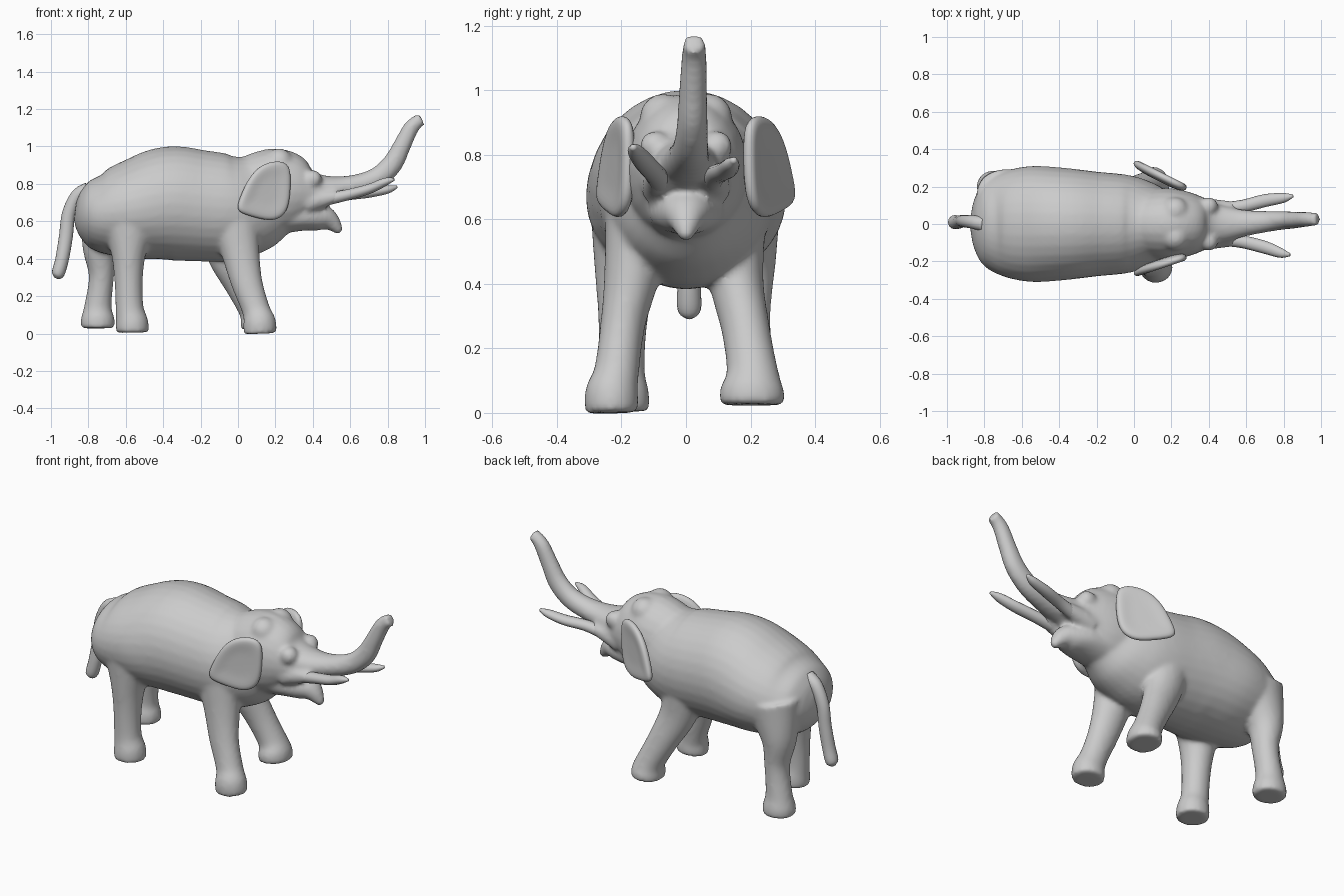
import bpy, bmesh, math
from mathutils import Vector


def spline(points, steps=5):
    """Catmull-Rom through (x, y, z, r_side, r_up) stations."""
    p = [Vector(q) for q in points]
    p = [2 * p[0] - p[1]] + p + [2 * p[-1] - p[-2]]
    out = []
    for i in range(1, len(p) - 2):
        a, b, c, d = p[i - 1:i + 3]
        for s in range(steps):
            t = s / steps
            out.append(0.5 * (2 * b + (c - a) * t + (2 * a - 5 * b + 4 * c - d) * t ** 2
                              + (3 * b - a - 3 * c + d) * t ** 3))
    return out + [p[-2]]


def tube(bm, points, sides=24):
    """Closed elliptical tube; first radius runs across y, second across the path."""
    st = spline(points)
    pos = [Vector(s[:3]) for s in st]
    rings = []
    for i, s in enumerate(st):
        t = (pos[min(i + 1, len(st) - 1)] - pos[max(i - 1, 0)]).normalized()
        y = Vector((0, 1, 0))
        side = (y - t * t.y).normalized()
        up = t.cross(side)
        ra, rb = max(s[3], 0.004), max(s[4], 0.004)
        rings.append([bm.verts.new(pos[i] + side * ra * math.cos(k * math.tau / sides)
                                   + up * rb * math.sin(k * math.tau / sides))
                      for k in range(sides)])
    for r0, r1 in zip(rings, rings[1:]):
        for k in range(sides):
            n = (k + 1) % sides
            bm.faces.new((r0[k], r0[n], r1[n], r1[k]))
    bm.faces.new(rings[0][::-1])
    bm.faces.new(rings[-1])


def ball(bm, centre, r):
    res = bmesh.ops.create_uvsphere(bm, u_segments=16, v_segments=10, radius=r)
    bmesh.ops.translate(bm, verts=res["verts"], vec=Vector(centre))


def finish(bm, name):
    bmesh.ops.recalc_face_normals(bm, faces=bm.faces[:])
    for f in bm.faces:
        f.smooth = True
    me = bpy.data.meshes.new(name)
    bm.to_mesh(me)
    bm.free()
    ob = bpy.data.objects.new(name, me)
    bpy.context.collection.objects.link(ob)
    return ob


def stations(rows):
    """(x, top, bottom, half width) rows to tube stations."""
    return [(x, 0, (t + b) / 2, w, (t - b) / 2) for x, t, b, w in rows]


body = bmesh.new()

# torso
tube(body, stations([
    (-0.87, 0.71, 0.61, 0.05), (-0.85, 0.765, 0.55, 0.14), (-0.80, 0.825, 0.48, 0.225),
    (-0.70, 0.87, 0.42, 0.28), (-0.55, 0.935, 0.395, 0.31), (-0.37, 1.00, 0.39, 0.30),
    (-0.20, 0.98, 0.385, 0.28), (-0.05, 0.96, 0.385, 0.265), (0.05, 0.955, 0.42, 0.24),
    (0.15, 0.96, 0.48, 0.19), (0.25, 0.94, 0.56, 0.13)]), 32)

# head and jaw
tube(body, stations([
    (0.06, 0.945, 0.53, 0.17), (0.13, 0.975, 0.525, 0.19), (0.21, 0.99, 0.525, 0.19),
    (0.30, 0.965, 0.55, 0.17), (0.39, 0.895, 0.61, 0.135), (0.46, 0.85, 0.68, 0.105)]))
tube(body, [(0.22, 0, 0.63, 0.13, 0.10), (0.36, 0, 0.625, 0.115, 0.075),
            (0.45, 0, 0.62, 0.085, 0.07), (0.50, 0, 0.595, 0.055, 0.05),
            (0.55, 0, 0.54, 0.018, 0.018)])

# brows, crown bumps and tusk sockets
for s in (-1, 1):
    ball(body, (0.40, s * 0.095, 0.825), 0.05)
    ball(body, (0.22, s * 0.07, 0.915), 0.075)
    tube(body, [(0.36, s * 0.09, 0.70, 0.05, 0.06), (0.46, s * 0.085, 0.72, 0.045, 0.045),
                (0.54, s * 0.085, 0.735, 0.035, 0.03)])

# raised trunk
tube(body, [(0.36, 0, 0.77, 0.12, 0.11), (0.47, 0, 0.77, 0.10, 0.075),
            (0.60, 0.005, 0.785, 0.07, 0.06), (0.73, 0.015, 0.825, 0.055, 0.057),
            (0.82, 0.02, 0.90, 0.048, 0.056), (0.875, 0.022, 1.00, 0.044, 0.048),
            (0.92, 0.025, 1.09, 0.04, 0.043), (0.955, 0.025, 1.13, 0.036, 0.037),
            (0.983, 0.025, 1.146, 0.036, 0.034)])

# four legs, each in its own stride
legs = [
    [(-0.03, -0.15, 0.66, 0.10, 0.14), (0.01, -0.165, 0.45, 0.088, 0.105),
     (0.045, -0.195, 0.28, 0.07, 0.085), (0.095, -0.215, 0.13, 0.07, 0.075),
     (0.115, -0.23, 0.06, 0.083, 0.088), (0.118, -0.23, 0.0, 0.082, 0.088)],
    [(-0.11, 0.15, 0.62, 0.10, 0.13), (-0.06, 0.155, 0.42, 0.085, 0.105),
     (0.015, 0.185, 0.26, 0.075, 0.085), (0.08, 0.205, 0.13, 0.08, 0.078),
     (0.10, 0.205, 0.07, 0.10, 0.088), (0.103, 0.205, 0.025, 0.10, 0.088)],
    [(-0.58, -0.165, 0.66, 0.135, 0.18), (-0.585, -0.185, 0.45, 0.10, 0.10),
     (-0.585, -0.195, 0.30, 0.078, 0.077), (-0.58, -0.20, 0.14, 0.072, 0.075),
     (-0.567, -0.20, 0.06, 0.086, 0.087), (-0.565, -0.20, 0.005, 0.086, 0.087)],
    [(-0.68, 0.165, 0.66, 0.13, 0.17), (-0.735, 0.18, 0.47, 0.10, 0.10),
     (-0.73, 0.19, 0.31, 0.073, 0.068), (-0.748, 0.20, 0.15, 0.07, 0.073),
     (-0.75, 0.20, 0.08, 0.085, 0.09), (-0.75, 0.20, 0.028, 0.085, 0.09)]]
for leg in legs:
    tube(body, leg)

# fuse the body volumes into one soft skin
ob = finish(body, "body")
m = ob.modifiers.new("fuse", 'REMESH')
m.mode = 'VOXEL'
m.voxel_size = 0.012
m.use_smooth_shade = True
m = ob.modifiers.new("soften", 'SMOOTH')
m.factor = 0.5
m.iterations = 8

# tusks
for name, s, tip in (("right_tusk", -1, (0.835, -0.165, 0.825)), ("left_tusk", 1, (0.85, 0.15, 0.785))):
    bm = bmesh.new()
    tx, ty, tz = tip
    tube(bm, [(0.46, s * 0.08, 0.715, 0.035, 0.035), (0.58, s * 0.095, 0.74, 0.034, 0.03),
              (0.70, s * 0.125, (0.74 + tz) / 2 - 0.01, 0.034, 0.027),
              (tx - 0.05, ty - s * 0.01, tz - 0.015, 0.026, 0.022), (tx, ty, tz, 0.008, 0.008)], 14)
    finish(bm, name)

# tail
bm = bmesh.new()
tube(bm, [(-0.80, 0.0, 0.77, 0.04, 0.04), (-0.86, 0.01, 0.735, 0.036, 0.036),
          (-0.905, 0.015, 0.64, 0.033, 0.036), (-0.92, 0.015, 0.52, 0.033, 0.037),
          (-0.94, 0.01, 0.40, 0.036, 0.036), (-0.962, 0.01, 0.32, 0.036, 0.034),
          (-0.972, 0.01, 0.295, 0.012, 0.012)], 16)
finish(bm, "tail")

# ears: fanned plates swept back and outward
outline = [(0.28, 0.91), (0.21, 0.93), (0.12, 0.905), (0.055, 0.83), (0.015, 0.74), (-0.015, 0.66),
           (0.03, 0.635), (0.10, 0.615), (0.19, 0.595), (0.26, 0.635), (0.28, 0.72), (0.285, 0.82)]
for name, s, y_front, slope in (("right_ear", -1, 0.165, 0.33), ("left_ear", 1, 0.18, 0.50)):
    bm = bmesh.new()
    cx, cz = 0.15, 0.76
    rings = []
    for f, dish in ((1.0, 0.012), (0.55, 0.0)):
        rings.append([bm.verts.new((cx + (x - cx) * f,
                                    s * (y_front + slope * (0.28 - cx - (x - cx) * f) + dish),
                                    cz + (z - cz) * f)) for x, z in outline])
    mid = bm.verts.new((cx, s * (y_front + slope * (0.28 - cx)), cz))
    n = len(outline)
    for k in range(n):
        j = (k + 1) % n
        bm.faces.new((rings[0][k], rings[0][j], rings[1][j], rings[1][k]))
        bm.faces.new((rings[1][k], rings[1][j], mid))
    ear = finish(bm, name)
    m = ear.modifiers.new("thickness", 'SOLIDIFY')
    m.thickness = 0.045
    m.offset = 0
    m = ear.modifiers.new("round", 'SUBSURF')
    m.levels = m.render_levels = 2
